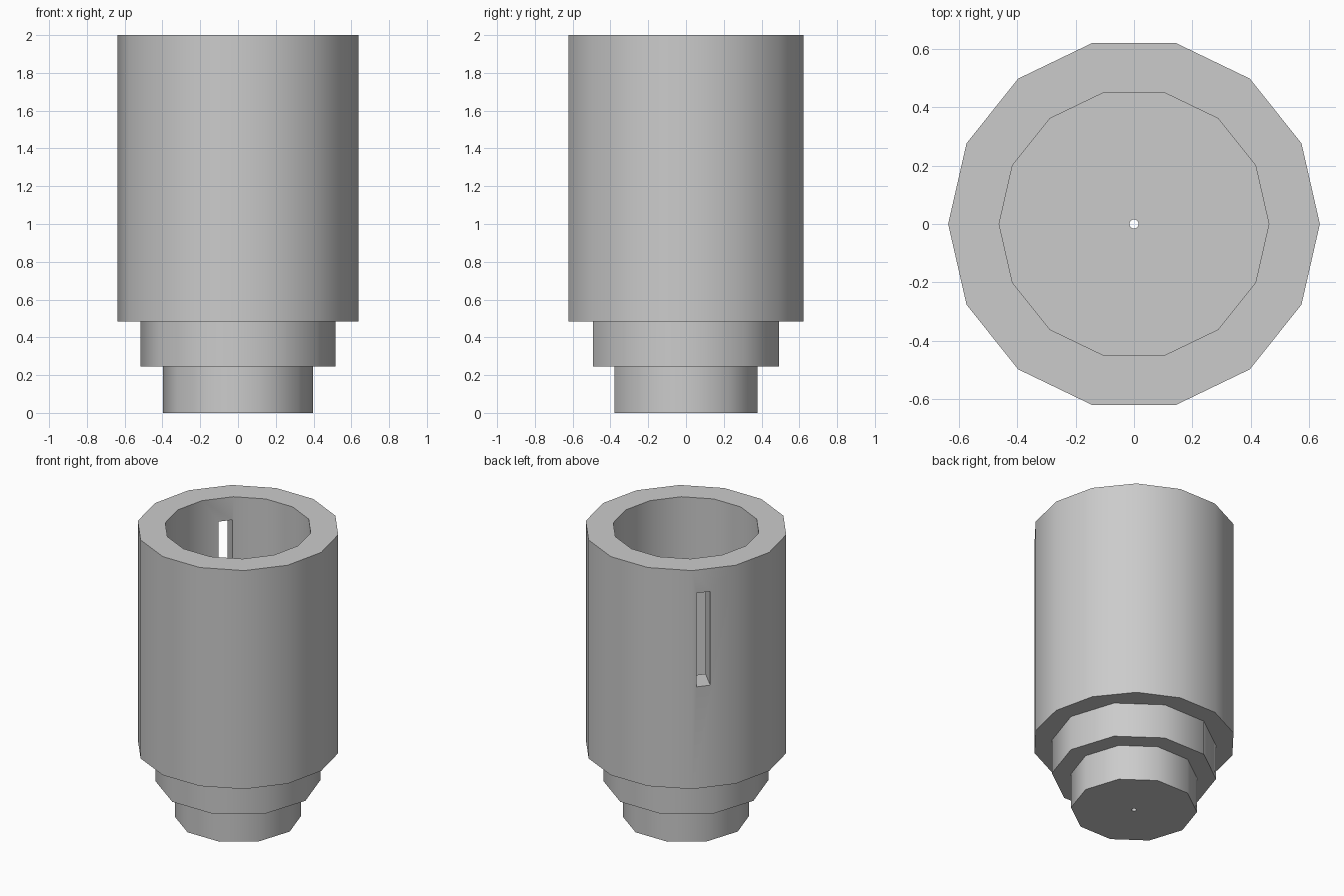
import bpy
import math
from mathutils import Matrix

default = bpy.data.objects.get("Cube")
if default:
    bpy.data.objects.remove(default, do_unlink=True)

grey = bpy.data.materials.new("plain grey")
grey.use_nodes = True
colour = (0.6, 0.6, 0.6, 1)
grey.diffuse_color = colour
grey.node_tree.nodes["Principled BSDF"].inputs["Base Color"].default_value = colour


def prism(name, sides, radius, bottom, top):
    """Upright prism with one corner on +x."""
    bpy.ops.mesh.primitive_cylinder_add(
        vertices=sides, radius=radius, depth=top - bottom)
    obj = bpy.context.object
    obj.name = name
    # The primitive starts on +y, so turn that corner to +x
    obj.data.transform(Matrix.Translation((0, 0, (top + bottom) / 2))
                       @ Matrix.Rotation(-math.pi / 2, 4, 'Z'))
    obj.data.materials.append(grey)
    return obj


def cut(target, cutter):
    mod = target.modifiers.new("cut", 'BOOLEAN')
    mod.operation = 'DIFFERENCE'
    mod.solver = 'EXACT'
    mod.object = cutter
    bpy.context.view_layer.objects.active = target
    bpy.ops.object.modifier_apply(modifier=mod.name)


# Stepped cup: wide body on two narrower tiers
BASE, STEP, FLOOR, TOP = 0.485, 0.245, 0.64, 2.0
body = prism("cup_body", 14, 0.638, BASE, TOP)
collar = prism("middle_tier", 10, 0.517, STEP, BASE)
foot = prism("bottom_tier", 10, 0.397, 0, STEP)

# Cutters: the cavity, the drain hole and the slot in the wall
cavity = prism("cavity_cutter", 14, 0.463, FLOOR, TOP + 0.2)
drain = prism("drain_cutter", 12, 0.016, -0.2, TOP)

bpy.ops.mesh.primitive_cube_add(size=1)
slot = bpy.context.object
slot.name = "slot_cutter"
slot.data.materials.append(grey)
slot.data.transform(Matrix.Rotation(math.radians(135), 4, 'Z')
                    @ Matrix.Translation((0.55, 0, 1.515))
                    @ Matrix.Diagonal((0.5, 0.09, 0.65, 1)))

cut(body, cavity)
cut(body, slot)
for part in (body, collar, foot):
    cut(part, drain)

for cutter in (cavity, drain, slot):
    bpy.data.objects.remove(cutter, do_unlink=True)

# Soft facets with crisp rims
bpy.ops.object.select_all(action='DESELECT')
for part in (body, collar, foot):
    part.select_set(True)
bpy.context.view_layer.objects.active = body
bpy.ops.object.shade_smooth_by_angle(angle=math.radians(40))
